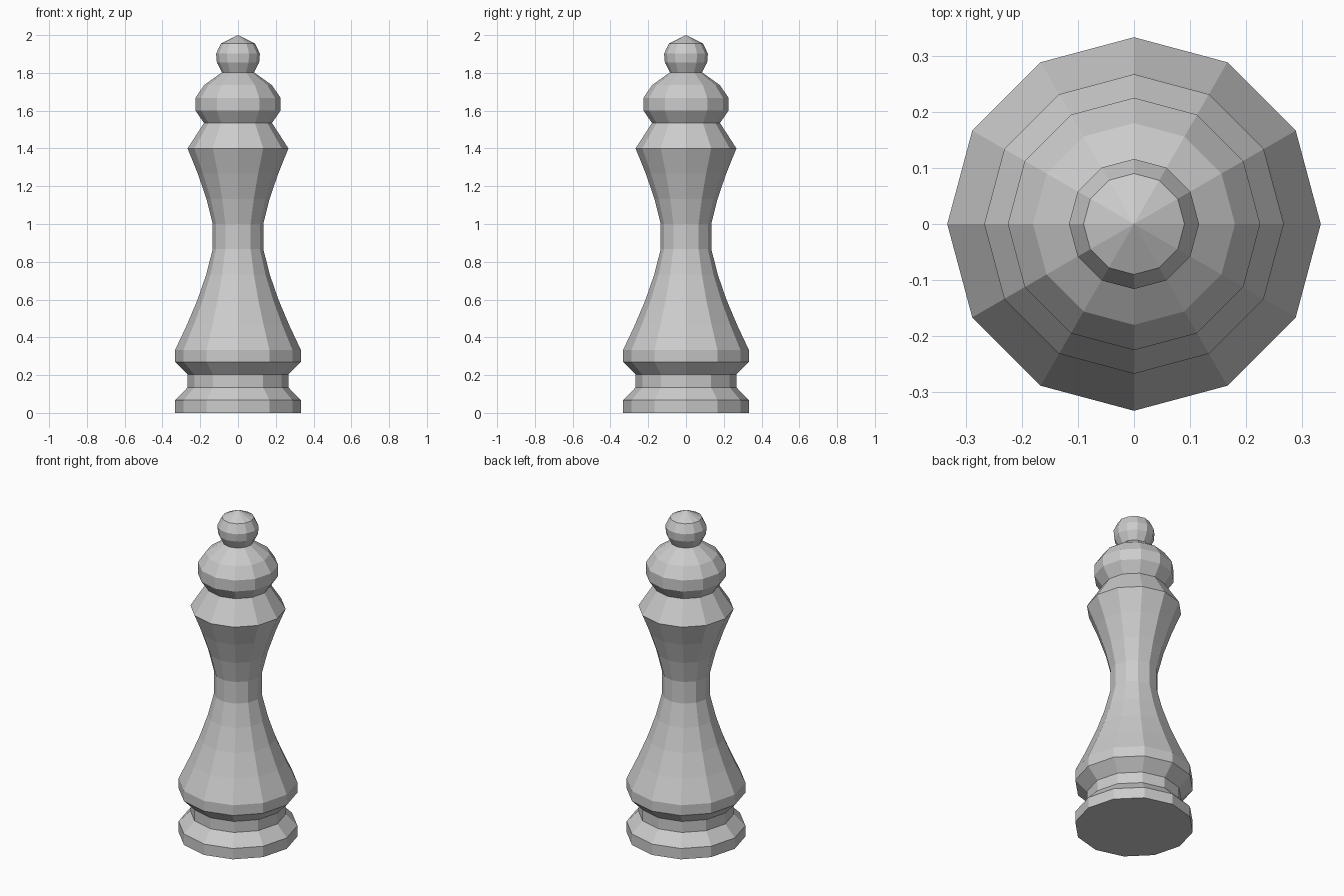
import bpy, bmesh
from math import cos, sin, tau

if "Cube" in bpy.data.objects:
    bpy.data.objects.remove(bpy.data.objects["Cube"])

SIDES = 12

# Lathe profile (radius, height) from the foot to the finial
FOOT = [(.333, 0), (.333, .067), (.267, .135), (.267, .203), (.333, .27), (.333, .333)]
STEM = [(.27, .467), (.214, .6), (.168, .733), (.134, .867), (.134, 1.0),
        (.167, 1.133), (.213, 1.267), (.267, 1.4)]
HEAD = [(.18, 1.535), (.225, 1.6), (.225, 1.668), (.18, 1.735), (.085, 1.803)]
FINIAL = [(.112, 1.855), (.116, 1.902), (.09, 1.955)]


def lathe(name, profile, tip):
    """Spin a profile into flat-sided rings, closed below and pointed on top."""
    bm = bmesh.new()
    rings = [[bm.verts.new((r * cos(tau * i / SIDES), r * sin(tau * i / SIDES), z))
              for i in range(SIDES)] for r, z in profile]
    top = bm.verts.new((0, 0, tip))
    bm.faces.new(rings[0][::-1])
    for i in range(SIDES):
        j = (i + 1) % SIDES
        for lo, hi in zip(rings, rings[1:]):
            bm.faces.new((lo[i], lo[j], hi[j], hi[i]))
        bm.faces.new((rings[-1][i], rings[-1][j], top))
    mesh = bpy.data.meshes.new(name)
    bm.to_mesh(mesh)
    bm.free()
    obj = bpy.data.objects.new(name, mesh)
    bpy.context.collection.objects.link(obj)
    return obj


# One continuous turned piece
lathe("chess_piece", FOOT + STEM + HEAD + FINIAL, 2.0)
